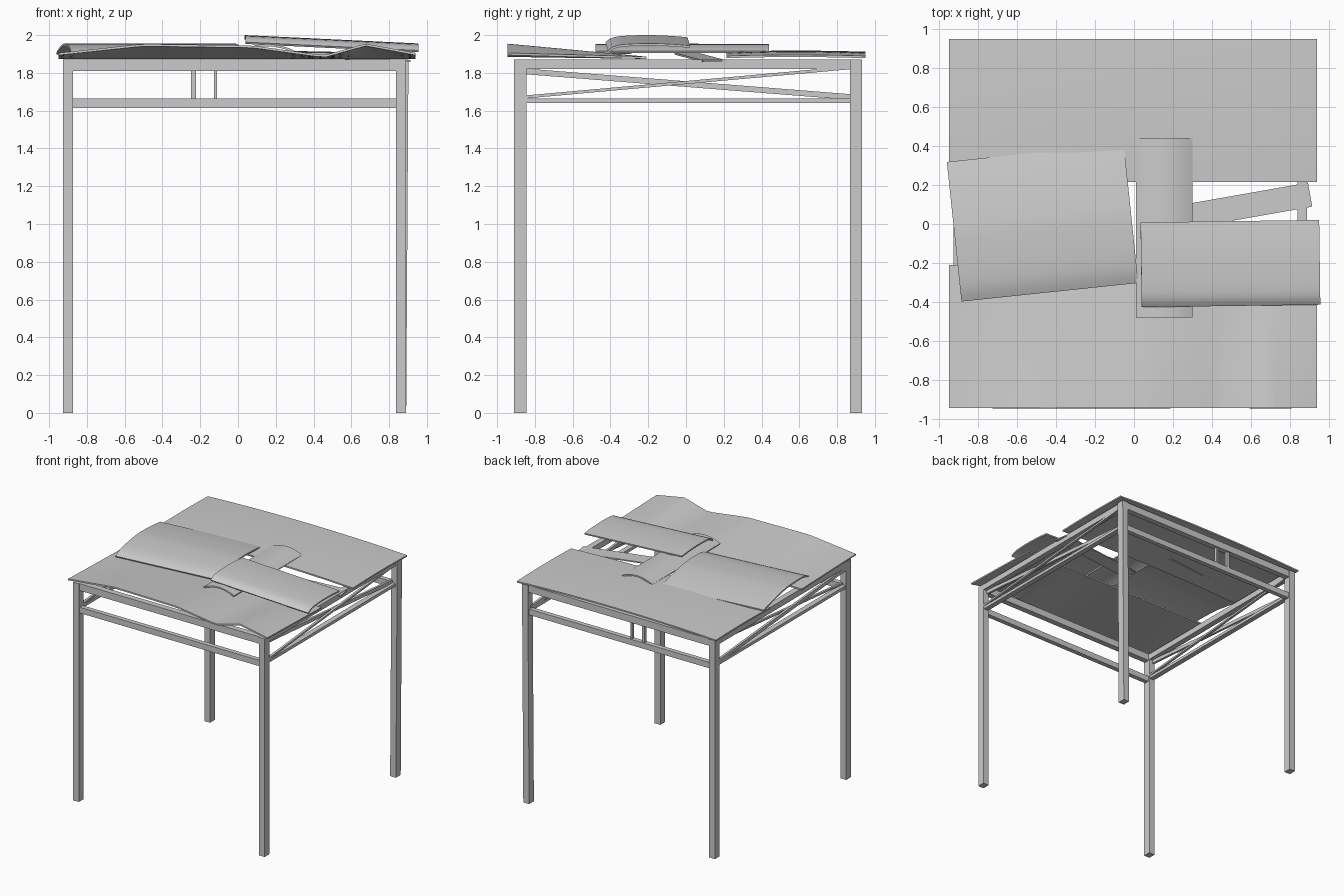
import bpy
import bmesh
import math
from mathutils import Matrix, Vector

cube = bpy.data.objects.get("Cube")
if cube:
    bpy.data.objects.remove(cube, do_unlink=True)

grey = bpy.data.materials.new("weathered_grey")
grey.use_nodes = True
colour = (0.6, 0.6, 0.6, 1)
grey.diffuse_color = colour
grey.node_tree.nodes["Principled BSDF"].inputs["Base Color"].default_value = colour


def add_object(name, bm):
    mesh = bpy.data.meshes.new(name)
    bm.to_mesh(mesh)
    bm.free()
    mesh.materials.append(grey)
    obj = bpy.data.objects.new(name, mesh)
    bpy.context.collection.objects.link(obj)
    return obj


def bar(name, start, end, width, height):
    """Square timber running between two points."""
    a, b = Vector(start), Vector(end)
    along = (b - a).normalized()
    up = Vector((0, 1, 0)) if abs(along.z) > 0.9 else Vector((0, 0, 1))
    side = up.cross(along).normalized()
    up = along.cross(side)
    frame = Matrix((along, side, up)).transposed().to_4x4()
    size = Matrix.Diagonal(((b - a).length, width, height, 1))
    bm = bmesh.new()
    bmesh.ops.create_cube(bm, size=1, matrix=Matrix.Translation((a + b) / 2) @ frame @ size)
    return add_object(name, bm)


def sheet(name, centre, size, angle, height, thickness=0.012):
    """Warped sheet; height(u, v) takes positions from -1 to 1 across it."""
    bm = bmesh.new()
    bmesh.ops.create_grid(bm, x_segments=36, y_segments=18, size=1)
    turn = Matrix.Rotation(math.radians(angle), 2)
    for v in bm.verts:
        u, w = v.co.x, v.co.y
        flat = turn @ Vector((u * size[0] / 2, w * size[1] / 2))
        v.co = (centre[0] + flat.x, centre[1] + flat.y, height(u, w))
    obj = add_object(name, bm)
    solid = obj.modifiers.new("thickness", 'SOLIDIFY')
    solid.thickness = thickness
    solid.offset = -1
    bpy.ops.object.select_all(action='DESELECT')
    obj.select_set(True)
    bpy.context.view_layer.objects.active = obj
    bpy.ops.object.modifier_apply(modifier=solid.name)
    bpy.ops.object.shade_smooth_by_angle(angle=math.radians(35))
    return obj


def follow(points, x):
    """Straight interpolation along a short profile."""
    for (x0, z0), (x1, z1) in zip(points, points[1:]):
        if x <= x1:
            return z0 + (z1 - z0) * max(0, x - x0) / (x1 - x0)
    return points[-1][1]


# Posts, the back right one leaning slightly
LEFT, RIGHT, FRONT, BACK = -0.9, 0.863, -0.878, 0.9
for name, x, y, lean in (("front_post_a", LEFT, FRONT, 0), ("front_post_b", RIGHT, FRONT, 0),
                         ("back_post_a", LEFT, BACK, 0), ("back_post_b", RIGHT, BACK, 0.012)):
    bar(name, (x, y, 0), (x + lean, y, 1.87), 0.055, 0.065)

# Top beams and lower rails on the front and back
for name, y in (("front", FRONT), ("back", BACK)):
    bar(name + "_beam", (LEFT, y, 1.84), (RIGHT, y, 1.84), 0.05, 0.06)
    bar(name + "_rail", (LEFT, y, 1.64), (RIGHT, y, 1.64), 0.04, 0.05)

# Top beams, rails and crossed braces on both sides
for name, x in (("left", RIGHT), ("right", LEFT)):
    bar(name + "_beam", (x, FRONT, 1.845), (x, BACK, 1.845), 0.05, 0.05)
    bar(name + "_rail", (x, FRONT, 1.652), (x, BACK, 1.652), 0.045, 0.025)
    bar(name + "_brace_wide", (x - 0.015, FRONT, 1.81), (x - 0.015, BACK, 1.67), 0.02, 0.03)
    bar(name + "_brace_thin", (x + 0.015, FRONT, 1.67), (x + 0.015, BACK, 1.83), 0.02, 0.016)

# Short struts in the back
for i, (x, w) in enumerate(((-0.235, 0.025), (-0.12, 0.016))):
    bar("back_strut_%d" % i, (x, BACK, 1.65), (x, BACK, 1.82), w, 0.025)

# Roof sheets: buckled front one and gently bowed back one
edge = [(-0.95, 1.905), (-0.5, 1.953), (0.08, 1.945), (0.46, 1.893), (0.68, 1.955), (0.95, 1.905)]
sheet("front_roof", (-0.005, -0.577), (1.89, 0.735), 0,
      lambda u, v: 1.886 + (follow(edge, u * 0.945) - 1.886) * (1 - v) / 2)
sheet("back_roof", (-0.005, 0.582), (1.89, 0.735), 0,
      lambda u, v: 1.89 + 0.022 * (1 - u * u) + 0.006 * (1 - v * v))

# Loose patch laid askew over one half
sheet("askew_patch", (-0.469, 0.008), (0.912, 0.72), 6,
      lambda u, v: 1.955 - 0.025 * v * v - 0.02 * max(0, v) - 0.02 * max(0, -v) ** 8)

# Narrow arched strip across the gap
sheet("arched_strip", (0.155, -0.02), (0.29, 0.92), 0,
      lambda u, v: 1.952 - 0.035 * u * u)

# Raised patch dropping toward the outer edge, front lip curled down
sheet("raised_patch", (0.495, -0.203), (0.916, 0.435), 0.8,
      lambda u, v: 2.0 - 0.022 * (u + 1) - 0.012 * v * v - 0.025 * max(0, -v) ** 8)

# Loose plank beneath the patches
sheet("loose_plank", (0.475, 0.075), (0.87, 0.125), 10,
      lambda u, v: 1.887 - 0.02 * u, 0.01)
